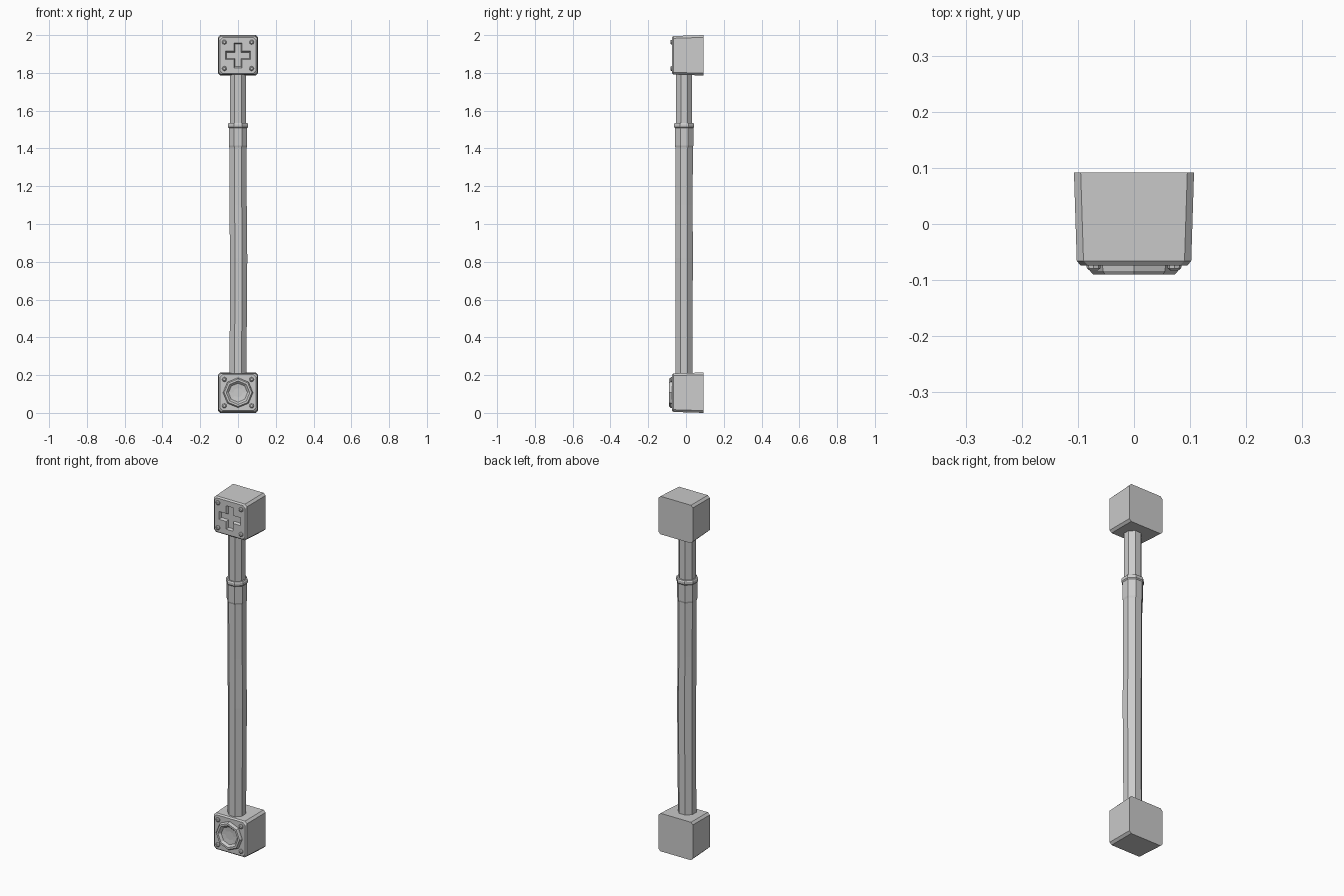
import bpy, bmesh, math
from mathutils import Vector

if "Cube" in bpy.data.objects:
    bpy.data.objects.remove(bpy.data.objects["Cube"])


def loft(name, rings):
    """Skin a list of equal-length point rings and cap both ends."""
    bm = bmesh.new()
    rows = [[bm.verts.new(p) for p in r] for r in rings]
    n = len(rows[0])
    for a, b in zip(rows, rows[1:]):
        for i in range(n):
            j = (i + 1) % n
            bm.faces.new((a[i], a[j], b[j], b[i]))
    bm.faces.new(rows[0])
    bm.faces.new(rows[-1])
    bmesh.ops.recalc_face_normals(bm, faces=bm.faces)
    me = bpy.data.meshes.new(name)
    bm.to_mesh(me)
    bm.free()
    ob = bpy.data.objects.new(name, me)
    bpy.context.collection.objects.link(ob)
    return ob


def upright(r, z, cx=0.0, cy=-0.01, n=8):
    return [(cx + r * math.cos((i + .5) * math.tau / n),
             cy + r * math.sin((i + .5) * math.tau / n), z) for i in range(n)]


def facing(r, y, cx, cz, n=8):
    return [(cx + r * math.cos(i * math.tau / n), y,
             cz + r * math.sin(i * math.tau / n)) for i in range(n)]


def chamfered(h, c, y, cz):
    k = h - c
    pts = [(h, -k), (h, k), (k, h), (-k, h), (-h, k), (-h, -k), (-k, -h), (k, -h)]
    return [(x, y, cz + z) for x, z in pts]


def cross(a, w, y, cz):
    pts = [(a, -w), (a, w), (w, w), (w, a), (-w, a), (-w, w),
           (-a, w), (-a, -w), (-w, -w), (-w, -a), (w, -a), (w, -w)]
    return [(x, y, cz + z) for x, z in pts]


def end_block(name, cz):
    # tapered housing with chamfered corners and a bevelled front
    block = loft(name + "_block", [
        chamfered(.107, .012, .092, cz),
        chamfered(.102, .012, -.066, cz),
        chamfered(.095, .014, -.074, cz)])
    # corner rivets
    for sx in (-1, 1):
        for sz in (-1, 1):
            x, z = sx * .072, cz + sz * .07
            loft(name + "_rivet", [facing(.013, -.070, x, z),
                                   facing(.012, -.079, x, z),
                                   facing(.007, -.083, x, z)])
    return block


TOP, BOTTOM = 1.893, .107
top = end_block("top", TOP)
end_block("bottom", BOTTOM)

# recessed cross in the top block
cutter = loft("cross_cutter", [cross(.069, .025, -.080, TOP),
                               cross(.066, .022, -.074, TOP),
                               cross(.060, .016, -.060, TOP)])
cutter.hide_render = True
cutter.hide_viewport = False
cutter.display_type = 'WIRE'
mod = top.modifiers.new("cross_recess", 'BOOLEAN')
mod.object = cutter
mod.operation = 'DIFFERENCE'
mod.solver = 'EXACT'
bpy.context.view_layer.objects.active = top
bpy.ops.object.modifier_apply(modifier=mod.name)
bpy.data.objects.remove(cutter)

# octagonal dished boss on the bottom block
loft("bottom_boss", [facing(r, y, 0, BOTTOM) for r, y in (
    (.080, -.070), (.078, -.084), (.073, -.090),
    (.062, -.090), (.050, -.078), (.025, -.0755))])

# lower tube with a slightly uneven outline
loft("lower_tube", [upright(r, z, cx) for r, z, cx in (
    (.048, .19, 0), (.049, .58, .002), (.050, .82, .003),
    (.049, 1.1, .001), (.050, 1.42, 0))])

# collar with lip
loft("collar", [upright(r, z) for r, z in (
    (.050, 1.405), (.053, 1.415), (.053, 1.508), (.058, 1.514),
    (.058, 1.528), (.054, 1.534), (.046, 1.534), (.046, 1.525))])

# upper rod
loft("upper_rod", [upright(.046, 1.50), upright(.046, 1.81)])
